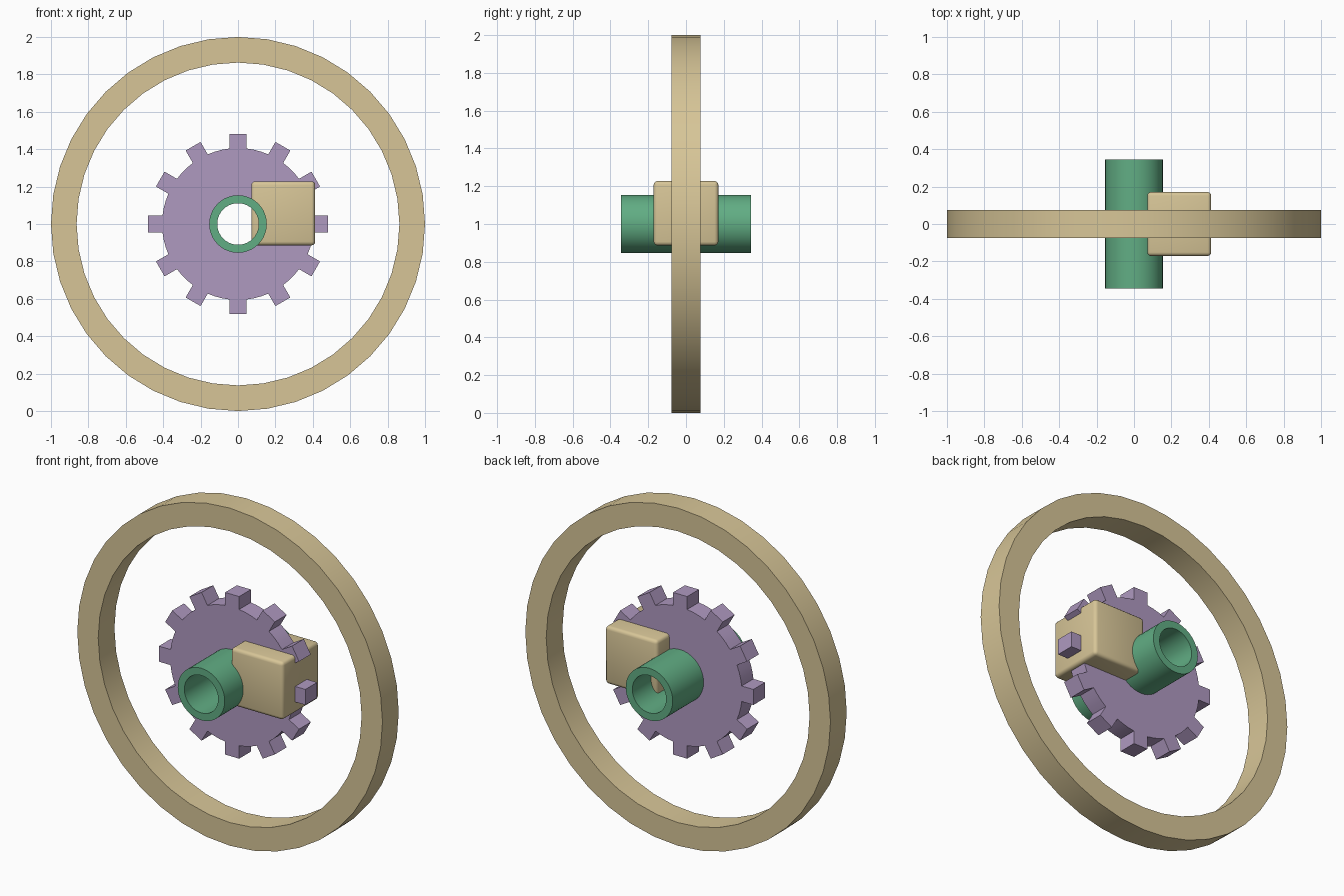
import bpy, bmesh
from math import sin, cos, pi, asin

if "Cube" in bpy.data.objects:
    bpy.data.objects.remove(bpy.data.objects["Cube"])

CZ = 1.0  # axle height


def material(name, rgb):
    m = bpy.data.materials.new(name)
    m.diffuse_color = (*rgb, 1)
    m.use_nodes = True
    m.node_tree.nodes["Principled BSDF"].inputs["Base Color"].default_value = m.diffuse_color
    return m


TAN = material("tan", (0.68, 0.56, 0.31))
GREEN = material("green", (0.12, 0.42, 0.23))
PURPLE = material("purple", (0.43, 0.32, 0.53))


def circle(r, n, offset=0.0):
    return [(r * cos(2 * pi * (i + offset) / n), r * sin(2 * pi * (i + offset) / n))
            for i in range(n)]


def finish(bm, name, mat, angle):
    bmesh.ops.recalc_face_normals(bm, faces=bm.faces)
    me = bpy.data.meshes.new(name)
    bm.to_mesh(me)
    bm.free()
    me.materials.append(mat)
    ob = bpy.data.objects.new(name, me)
    bpy.context.collection.objects.link(ob)
    bpy.ops.object.select_all(action='DESELECT')
    ob.select_set(True)
    bpy.context.view_layer.objects.active = ob
    bpy.ops.object.shade_smooth_by_angle(angle=angle)
    return ob


def ring_prism(name, outer, inner, half, mat):
    """Extruded ring along y between two loops with equal point counts."""
    bm = bmesh.new()
    loops = [[bm.verts.new((x, y, z + CZ)) for x, z in prof]
             for prof, y in ((outer, -half), (outer, half), (inner, half), (inner, -half))]
    n = len(outer)
    for k in range(4):
        a, b = loops[k], loops[(k + 1) % 4]
        for i in range(n):
            j = (i + 1) % n
            bm.faces.new((a[i], a[j], b[j], b[i]))
    return finish(bm, name, mat, 0.52)


# Outer rim
ring_prism("outer_rim", circle(1.0, 40), circle(0.863, 40), 0.076, TAN)

# Hollow hub tube
ring_prism("hub_tube", circle(0.154, 40), circle(0.111, 40), 0.344, GREEN)

# Gear with twelve square teeth, bored out inside the hub wall
TEETH, ROOT, TIP, HW = 12, 0.406, 0.48, 0.046
pitch = 2 * pi / TEETH
a0 = asin(HW / ROOT)
gap = pitch - 2 * a0
root_x = ROOT * cos(a0)
profile = []
for t in range(TEETH):
    c, s = cos(t * pitch), sin(t * pitch)
    pts = [(root_x, -HW), (TIP, -HW), (TIP, HW), (root_x, HW)]
    pts += [(ROOT * cos(a0 + gap * k / 3), ROOT * sin(a0 + gap * k / 3)) for k in (1, 2)]
    profile += [(x * c - z * s, x * s + z * c) for x, z in pts]
ring_prism("gear", profile, circle(0.13, len(profile), -1.5), 0.055, PURPLE)

# Rounded block set off-centre over the hub
bm = bmesh.new()
bmesh.ops.create_cube(bm, size=0.342)
bmesh.ops.bevel(bm, geom=bm.edges[:], offset=0.02, segments=3, profile=0.5, affect='EDGES')
block = finish(bm, "block", TAN, 0.6)
block.location = (0.242, 0, 1.057)
